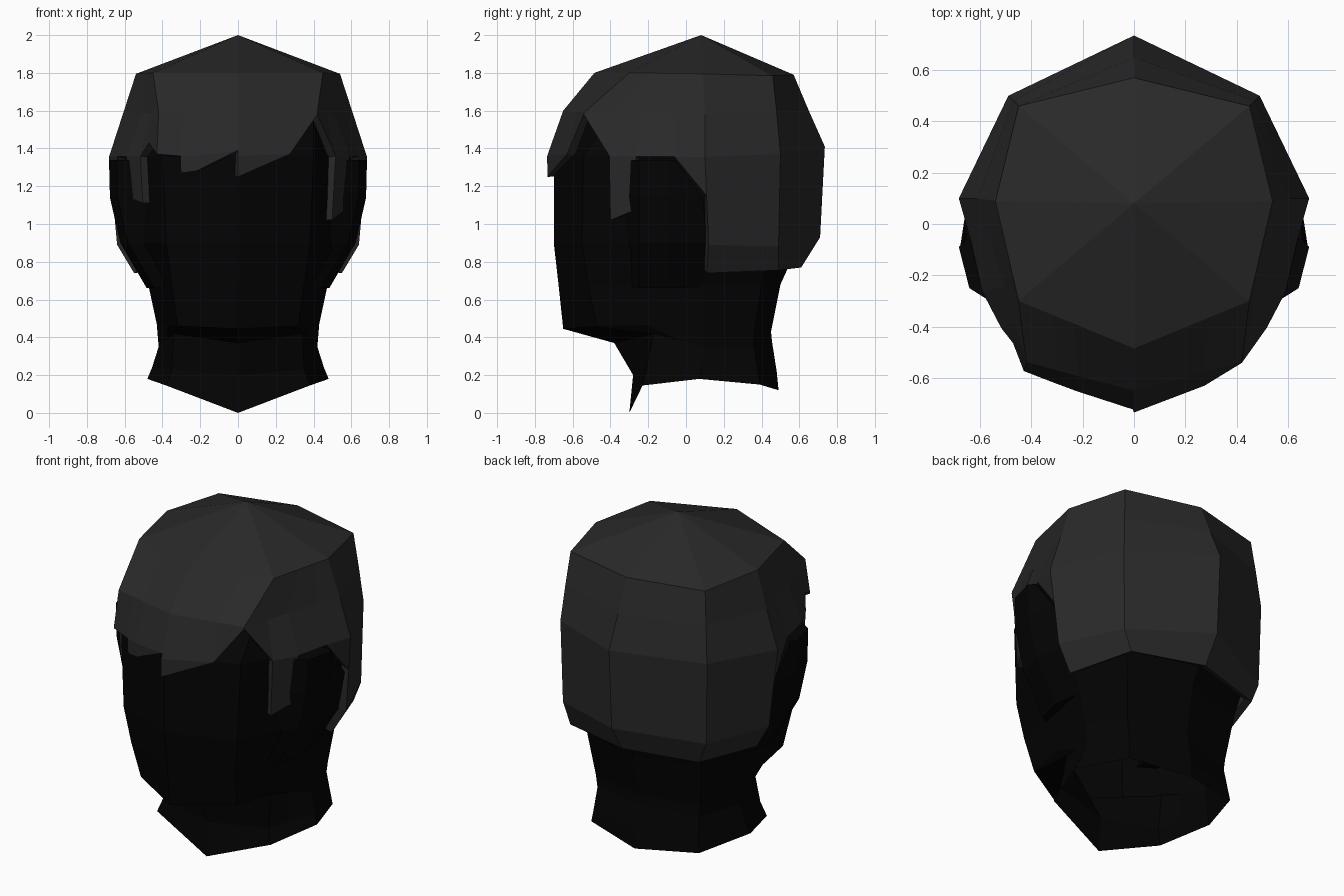
import bpy, bmesh
from mathutils import Vector

if "Cube" in bpy.data.objects:
    bpy.data.objects.remove(bpy.data.objects["Cube"])


def material(name, v):
    m = bpy.data.materials.new(name)
    m.diffuse_color = (v, v, v, 1)
    m.use_nodes = True
    m.node_tree.nodes["Principled BSDF"].inputs["Base Color"].default_value = m.diffuse_color
    return m


SKIN = material("black_skin", 0.001)
HAIR = material("dark_hair", 0.022)


def make(name, bm, mat):
    bmesh.ops.remove_doubles(bm, verts=bm.verts, dist=0.002)
    bmesh.ops.recalc_face_normals(bm, faces=bm.faces)
    me = bpy.data.meshes.new(name)
    bm.to_mesh(me)
    bm.free()
    me.materials.append(mat)
    ob = bpy.data.objects.new(name, me)
    bpy.context.collection.objects.link(ob)
    return ob


def quad(bm, pts):
    keep = []
    for p in pts:
        if all((p - k).length > 0.002 for k in keep):
            keep.append(p)
    if len(keep) > 2:
        bm.faces.new([bm.verts.new(p) for p in keep])


def ring_point(ring, u):
    """u runs 0 back, 2 right, 4 front, 6 left, 8 back; rings hold the right half."""
    side = -1 if u > 4 else 1
    h = 8 - u if u > 4 else u
    i = min(int(h), 3)
    p = Vector(ring[i]).lerp(Vector(ring[i + 1]), h - i)
    if 0.7 < p.z < 1.5:  # temples bulge outward
        p.x += 0.045 * max(0, 1 - abs(h - 2.54) / 0.45)
    p.x *= side
    return p


def column(apex, rings, u, zb):
    """Points from the crown down one meridian, cut off at height zb."""
    pts, out = [Vector(apex)] + [ring_point(r, u) for r in rings], []
    cut = None
    for i, p in enumerate(pts):
        if cut is None and p.z < zb:
            q = pts[i - 1]
            cut = q.lerp(p, (q.z - zb) / (q.z - p.z))
        out.append(cut if cut is not None else p)
    return out


def shell(bm, apex, rings, cols):
    for (u0, z0), (u1, z1) in zip(cols, cols[1:]):
        if u0 == u1:
            continue
        a, b = column(apex, rings, u0, z0), column(apex, rings, u1, z1)
        for i in range(len(a) - 1):
            quad(bm, [a[i], a[i + 1], b[i + 1], b[i]])


def flat(z, *xy):
    return [(x, y, z) for x, y in xy]


# Head, jaw and open neck
head_rings = [
    flat(1.74, (0, .53), (.41, .42), (.51, .09), (.40, -.29), (0, -.46)),
    flat(1.36, (0, .68), (.45, .46), (.635, .1), (.40, -.545), (0, -.70)),
    flat(.90, (0, .60), (.43, .43), (.59, .1), (.38, -.55), (0, -.70)),
    flat(.68, (0, .50), (.38, .40), (.475, .1), (.35, -.52), (0, -.675)),
    [(0, .45, .43), (.35, .36, .42), (.43, .1, .47), (.32, -.47, .46), (0, -.65, .445)],
    [(0, .455, .38), (.34, .36, .35), (.42, .1, .35), (.34, -.17, .42), (0, -.38, .37)],
    [(0, .48, .22), (.35, .38, .23), (.455, .08, .24), (.35, -.21, .23), (0, -.28, .2)],
    [(0, .49, .12), (.36, .39, .15), (.48, .07, .18), (.38, -.23, .145), (0, -.30, 0)],
]
bm = bmesh.new()
shell(bm, (0, .08, 1.92), head_rings,
      [(u, -1) for u in (0, 1, 2, 2.54, 3, 4, 5, 5.46, 6, 7, 8)])
make("head", bm, SKIN)

# Hair cap with stepped fringe, side strands and nape
hair_rings = [
    [(0, .57, 1.79), (.45, .46, 1.785), (.54, .09, 1.795), (.45, -.30, 1.80), (0, -.485, 1.80)],
    [(0, .65, 1.60), (.47, .48, 1.59), (.61, .1, 1.58), (.42, -.54, 1.59), (0, -.65, 1.60)],
    [(0, .735, 1.41), (.49, .50, 1.37), (.683, .1, 1.355), (.43, -.575, 1.36), (0, -.735, 1.36)],
    [(0, .71, .93), (.48, .49, .88), (.64, .12, .89), (.41, -.57, .9), (0, -.73, .9)],
    [(0, .61, .77), (.43, .49, .755), (.55, .11, .74), (.40, -.56, .74), (0, -.72, .74)],
]
edge = [
    (0, 0), (1, 0), (2, 0), (2, 1.15), (2.24, 1.357), (2.54, 1.357),
    (2.54, 1.08), (2.75, 1.02), (2.75, 1.36), (3, 1.58), (3.36, 1.37), (4, 1.25),
    (4, 1.39), (4.52, 1.28), (4.71, 1.27), (4.71, 1.36), (5, 1.37), (5.15, 1.43),
    (5.25, 1.36), (5.25, 1.11), (5.46, 1.14), (5.46, 1.357), (5.76, 1.357),
    (6, 1.15), (6, 0), (7, 0), (8, 0),
]
bm = bmesh.new()
shell(bm, (0, .08, 2.0), hair_rings, edge)
hair = make("hair", bm, HAIR)
mod = hair.modifiers.new("thickness", 'SOLIDIFY')
mod.thickness = 0.045
mod.offset = -1

# Flat ear pads at the sides, fading into the jaw
for side, name in ((1, "right_ear"), (-1, "left_ear")):
    bm = bmesh.new()
    loops = []
    for z, dx, back in ((1.34, 0, -.06), (1.14, -.005, .09), (.90, -.06, .11), (.66, -.2, .11)):
        loops.append([bm.verts.new((side * (x + dx), y, z)) for x, y in
                      ((.655, back), (.683, -.09), (.642, -.25), (.5, -.34), (.5, back))])
    for a, b in zip(loops, loops[1:]):
        for i in range(5):
            j = (i + 1) % 5
            bm.faces.new((a[i], a[j], b[j], b[i]))
    bm.faces.new(loops[0])
    bm.faces.new(loops[-1])
    make(name, bm, SKIN)
